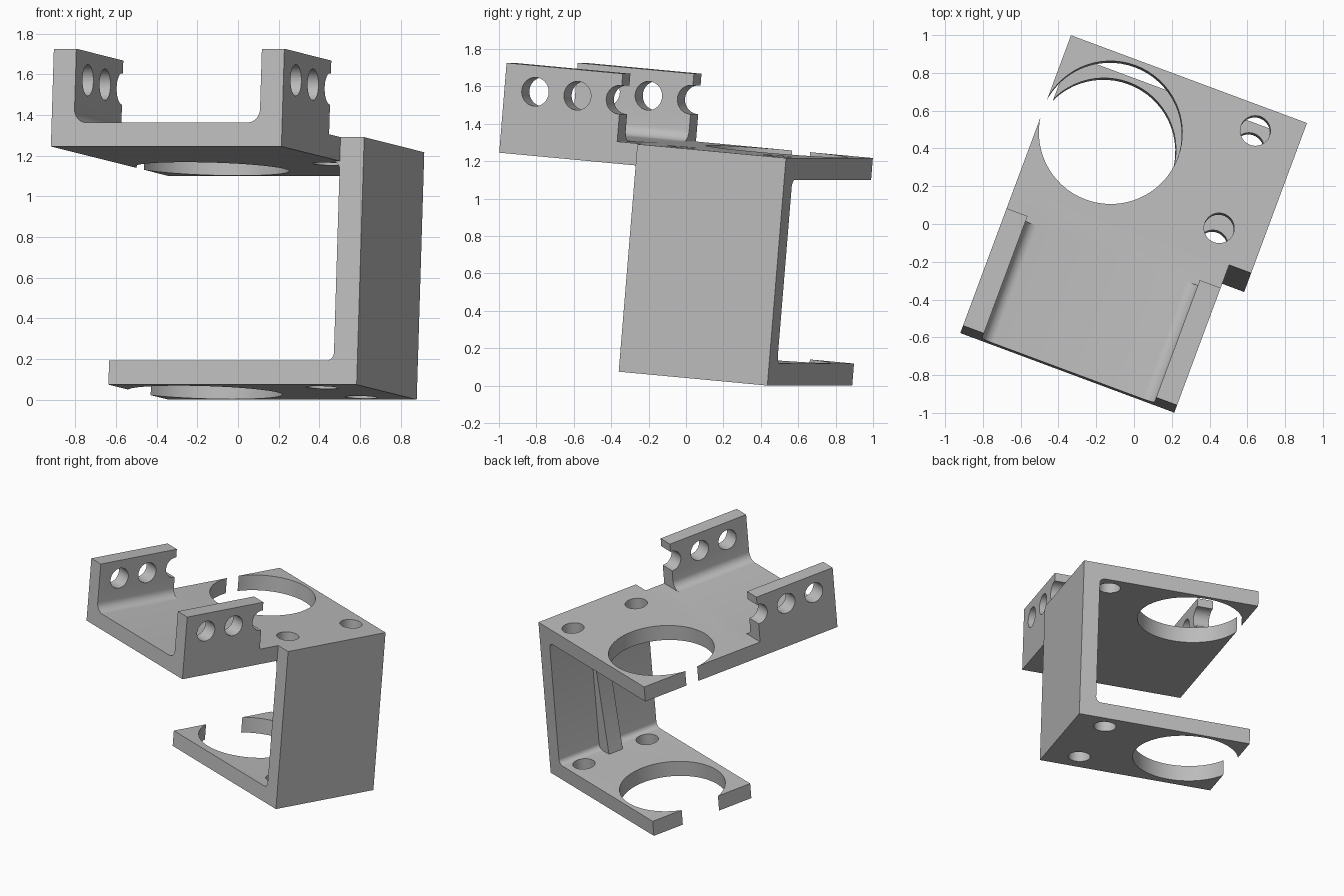
import bpy, bmesh, math
from mathutils import Matrix, Vector

if "Cube" in bpy.data.objects:
    bpy.data.objects.remove(bpy.data.objects["Cube"], do_unlink=True)

# Bracket dimensions in its own upright frame
LEFT, INNER, RIGHT = -0.661, 0.548, 0.672
BASE_LEFT = -0.63
FRONT, FLANGE_END, WALL_FRONT, BACK = -0.967, -0.302, -0.14, 0.711
BOTTOM, TOP, FLANGE_TOP = 0.063, 1.284, 1.648
THICK = 0.118
FLOOR, CEILING = BOTTOM + THICK, TOP - THICK

grey = bpy.data.materials.new("grey")
grey.use_nodes = True
grey.diffuse_color = (0.5, 0.5, 0.5, 1)
grey.node_tree.nodes["Principled BSDF"].inputs["Base Color"].default_value = (0.5, 0.5, 0.5, 1)


def prism(name, points, start, end, place):
    """Extrude a flat outline; place(a, b, depth) maps it into space."""
    bm = bmesh.new()
    face = bm.faces.new([bm.verts.new(place(a, b, start)) for a, b in points])
    new = bmesh.ops.extrude_face_region(bm, geom=[face])["geom"]
    shift = Vector(place(0, 0, end)) - Vector(place(0, 0, start))
    bmesh.ops.translate(bm, vec=shift, verts=[g for g in new if isinstance(g, bmesh.types.BMVert)])
    bmesh.ops.recalc_face_normals(bm, faces=bm.faces)
    mesh = bpy.data.meshes.new(name)
    bm.to_mesh(mesh)
    bm.free()
    mesh.materials.append(grey)
    obj = bpy.data.objects.new(name, mesh)
    bpy.context.collection.objects.link(obj)
    return obj


def along_y(a, b, d):
    return (a, d, b)


def along_z(a, b, d):
    return (a, b, d)


def along_x(a, b, d):
    return (d, a, b)


def circle(a, b, r, n=64):
    return [(a + r * math.cos(math.tau * i / n), b + r * math.sin(math.tau * i / n)) for i in range(n)]


def fillet(a, b, r, start, end, n=8):
    """Arc points around (a, b), angles in degrees."""
    angles = [math.radians(start + (end - start) * i / n) for i in range(n + 1)]
    return [(a + r * math.cos(t), b + r * math.sin(t)) for t in angles]


def combine(body, other, operation):
    mod = body.modifiers.new("join", "BOOLEAN")
    mod.operation, mod.solver, mod.object = operation, "EXACT", other
    bpy.context.view_layer.objects.active = body
    bpy.ops.object.modifier_apply(modifier=mod.name)
    bpy.data.objects.remove(other, do_unlink=True)


# C-shaped frame: base plate, side wall and rear part of the top plate
R = 0.04
frame = [(BASE_LEFT, BOTTOM), (RIGHT, BOTTOM), (RIGHT, TOP), (LEFT, TOP), (LEFT, CEILING)]
frame += fillet(INNER - R, CEILING - R, R, 90, 0)
frame += fillet(INNER - R, FLOOR + R, R, 0, -90)
frame += [(BASE_LEFT, FLOOR)]
bracket = prism("mounting_bracket", frame, WALL_FRONT, BACK, along_y)

# Top plate carried forward
front_plate = [(LEFT, CEILING), (INNER, CEILING), (INNER, TOP), (LEFT, TOP)]
combine(bracket, prism("front_plate", front_plate, FRONT, WALL_FRONT + 0.05, along_y), "UNION")

# Two upright flanges with filleted feet
F = 0.065
middle = (LEFT + INNER) / 2
half = (INNER - LEFT) / 2
for side in (-1, 1):
    foot = fillet(half - THICK - F, TOP + F, F, 0, -90)
    outline = [(half, TOP - 0.05), (half, FLANGE_TOP), (half - THICK, FLANGE_TOP)] + foot
    outline += [(half - THICK - F, TOP - 0.05)]
    outline = [(middle + side * a, b) for a, b in outline]
    combine(bracket, prism("flange", outline, FRONT, FLANGE_END, along_y), "UNION")

# Tapered stiffening rib inside the wall
rib = [(INNER - 0.12, FLOOR), (INNER - 0.12, FLOOR - 0.05), (INNER + 0.05, FLOOR - 0.05),
       (INNER + 0.05, CEILING), (INNER, CEILING)]
combine(bracket, prism("rib", rib, 0.24, 0.36, along_y), "UNION")

# Large bore and two screw holes through both plates
for a, b, r in ((-0.285, 0.3, 0.38), (0.43, 0.577, 0.08), (0.43, 0.025, 0.08)):
    for low in (BOTTOM, CEILING):
        combine(bracket, prism("hole_cutter", circle(a, b, r), low - 0.05, low + THICK + 0.05, along_z),
                "DIFFERENCE")

# Cross holes through the flanges, the last one opening at the end
for i in range(3):
    cutter = prism("cross_cutter", circle(-0.791 + 0.242 * i, 1.508, 0.077), LEFT - 0.1, INNER + 0.1, along_x)
    combine(bracket, cutter, "DIFFERENCE")

# Tilt and turn the whole bracket
bracket.data.transform(Matrix.Rotation(math.radians(-20.4), 4, "Z") @ Matrix.Rotation(math.radians(-5), 4, "X"))
bpy.ops.object.select_all(action="DESELECT")
bracket.select_set(True)
bpy.context.view_layer.objects.active = bracket
bpy.ops.object.shade_smooth_by_angle(angle=math.radians(25))
